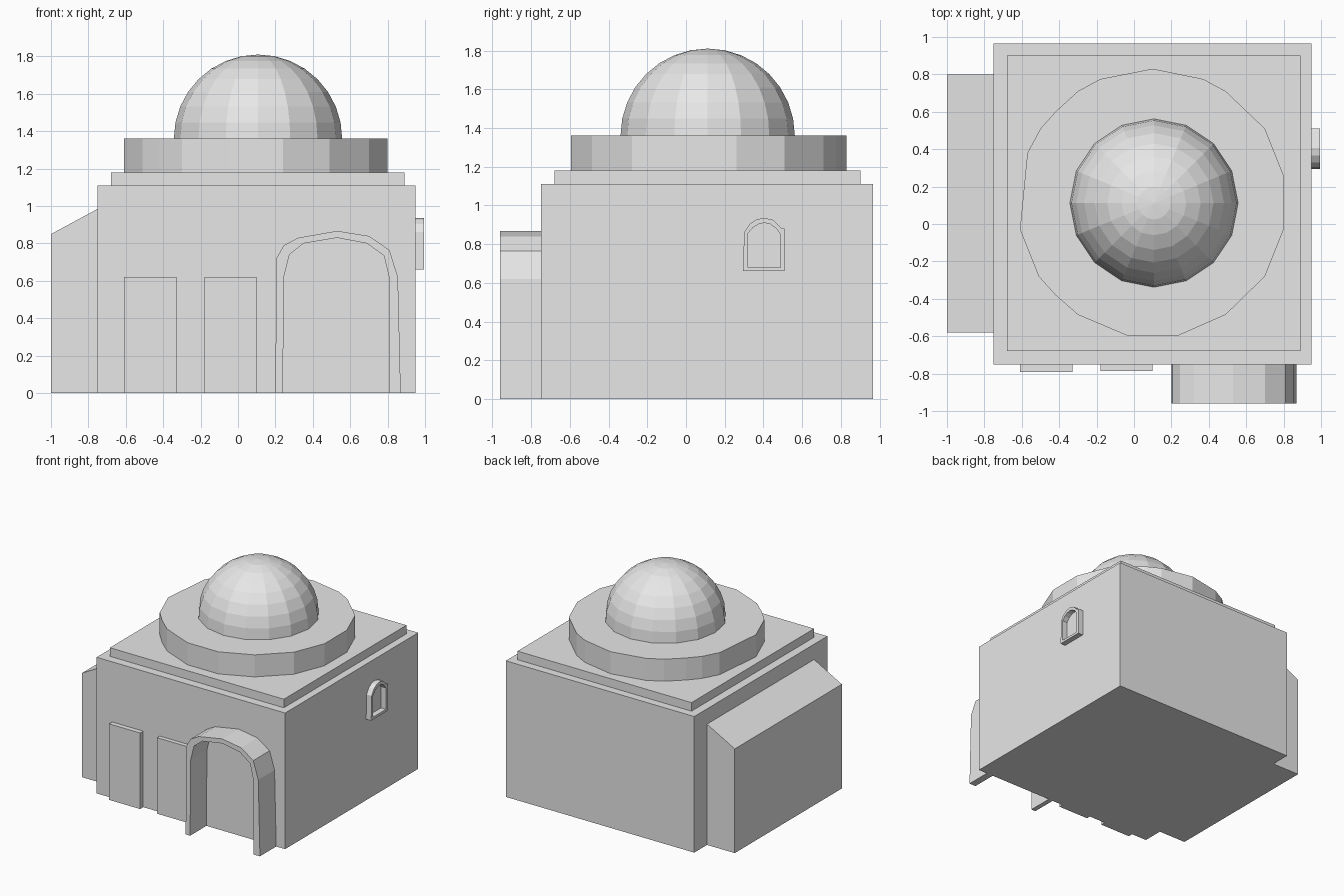
import bpy, bmesh
from mathutils import Vector

cube = bpy.data.objects.get("Cube")
if cube:
    bpy.data.objects.remove(cube, do_unlink=True)

plaster = bpy.data.materials.new("pale grey plaster")
plaster.use_nodes = True
GREY = (0.8, 0.8, 0.8, 1)
plaster.diffuse_color = GREY
plaster.node_tree.nodes["Principled BSDF"].inputs["Base Color"].default_value = GREY


def finish(name, bm):
    bmesh.ops.recalc_face_normals(bm, faces=bm.faces)
    mesh = bpy.data.meshes.new(name)
    bm.to_mesh(mesh)
    bm.free()
    mesh.materials.append(plaster)
    obj = bpy.data.objects.new(name, mesh)
    bpy.context.collection.objects.link(obj)
    return obj


def place(axis, a, b, depth):
    """Put a 2D profile point at a depth along the extrusion axis."""
    return Vector({"x": (depth, a, b), "y": (a, depth, b), "z": (a, b, depth)}[axis])


def prism(name, axis, profile, lo, hi):
    bm = bmesh.new()
    face = bm.faces.new([bm.verts.new(place(axis, a, b, lo)) for a, b in profile])
    result = bmesh.ops.extrude_face_region(bm, geom=[face], use_keep_orig=True)
    verts = [v for v in result["geom"] if isinstance(v, bmesh.types.BMVert)]
    bmesh.ops.translate(bm, verts=verts, vec=place(axis, 0, 0, hi - lo))
    return finish(name, bm)


def box(name, x, y, z):
    return prism(name, "z", [(x[0], y[0]), (x[1], y[0]), (x[1], y[1]), (x[0], y[1])], *z)


def band(name, axis, outer, inner, lo, hi, closed):
    """Solid strip between two matching outlines, open or closed into a ring."""
    bm = bmesh.new()
    rows = [[bm.verts.new(place(axis, a, b, d)) for a, b in line]
            for line, d in ((outer, lo), (outer, hi), (inner, hi), (inner, lo))]
    n = len(outer)
    for r in range(4):
        p, q = rows[r], rows[(r + 1) % 4]
        for i in range(n if closed else n - 1):
            j = (i + 1) % n
            bm.faces.new((p[i], p[j], q[j], q[i]))
    if not closed:
        for end in (0, -1):
            bm.faces.new([row[end] for row in rows])
    return finish(name, bm)


# Main block and stepped roof
box("main_block", (-0.75, 0.95), (-0.75, 0.965), (0, 1.11))
box("roof_step", (-0.68, 0.89), (-0.68, 0.9), (1.11, 1.18))

# Lean-to with a sloping top
prism("side_annex", "y", [(-1, 0), (-0.75, 0), (-0.75, 0.985), (-1, 0.85)], -0.58, 0.8)

# Faceted drum under the dome
drum = [(0.1, 0.83), (0.37, 0.775), (0.49, 0.71), (0.7, 0.51), (0.8, 0.26),
        (0.8, -0.03), (0.7, -0.28), (0.49, -0.485), (0.24, -0.595), (-0.04, -0.595),
        (-0.3, -0.485), (-0.42, -0.38), (-0.51, -0.28), (-0.61, -0.03), (-0.57, 0.38),
        (-0.5, 0.51), (-0.42, 0.6), (-0.3, 0.71), (-0.18, 0.775)]
prism("dome_drum", "z", drum, 1.18, 1.36)

# Flat-faceted half-sphere dome
bm = bmesh.new()
bmesh.ops.create_uvsphere(bm, u_segments=16, v_segments=16, radius=0.45)
bmesh.ops.bisect_plane(bm, geom=bm.verts[:] + bm.edges[:] + bm.faces[:],
                       plane_co=(0, 0, 0), plane_no=(0, 0, 1), clear_inner=True)
dome = finish("dome", bm)
dome.location = (0.107, 0.112, 1.36)

# Door panels on the front
box("door_panel_right", (-0.61, -0.33), (-0.79, -0.74), (0, 0.62))
box("door_panel_left", (-0.18, 0.1), (-0.785, -0.74), (0, 0.62))

# Projecting entrance arch
arch_outer = [(0.2, 0), (0.205, 0.72), (0.245, 0.79), (0.32, 0.83), (0.53, 0.867),
              (0.7, 0.84), (0.81, 0.765), (0.855, 0.62), (0.87, 0)]
arch_inner = [(0.24, 0), (0.245, 0.62), (0.275, 0.74), (0.35, 0.8), (0.53, 0.83),
              (0.69, 0.8), (0.78, 0.735), (0.81, 0.61), (0.81, 0)]
band("entrance_arch", "y", arch_outer, arch_inner, -0.96, -0.75, False)

# Arched window surround on the left wall
win_outer = [(0.295, 0.66), (0.3, 0.86), (0.33, 0.905), (0.365, 0.928), (0.405, 0.935),
             (0.45, 0.925), (0.49, 0.885), (0.51, 0.88), (0.51, 0.66)]
win_inner = [(0.32, 0.68), (0.32, 0.855), (0.345, 0.885), (0.375, 0.903), (0.405, 0.91),
             (0.435, 0.903), (0.468, 0.88), (0.487, 0.85), (0.487, 0.68)]
band("window_surround", "x", win_outer, win_inner, 0.95, 0.995, True)
